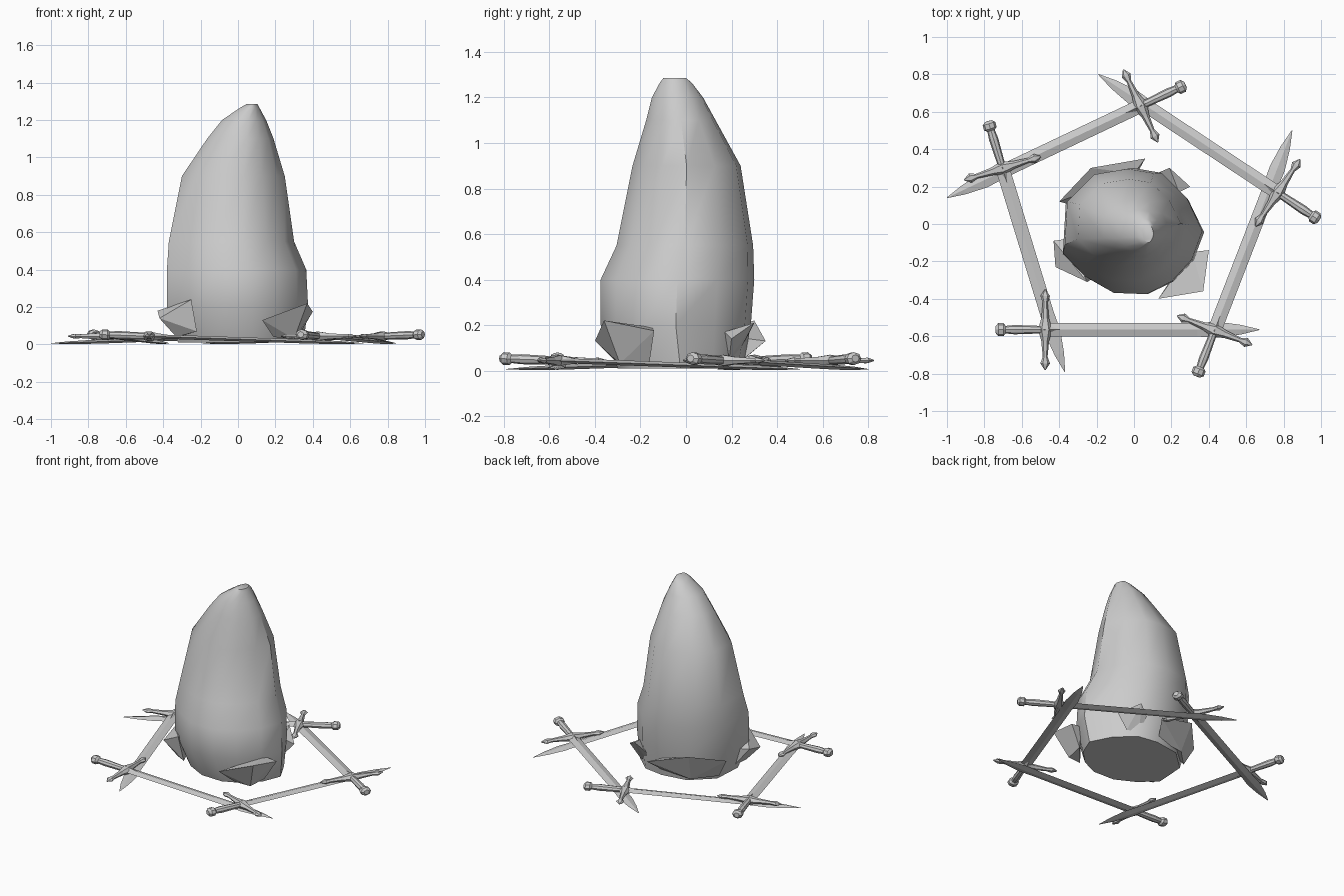
import bpy, bmesh, math
from mathutils import Vector, Matrix

if "Cube" in bpy.data.objects:
    bpy.data.objects.remove(bpy.data.objects["Cube"])

gray = bpy.data.materials.new("stone gray")
gray.diffuse_color = (0.6, 0.6, 0.6, 1)
gray.use_nodes = True
gray.node_tree.nodes["Principled BSDF"].inputs["Base Color"].default_value = gray.diffuse_color


def finish(bm, name):
    bmesh.ops.recalc_face_normals(bm, faces=bm.faces[:])
    me = bpy.data.meshes.new(name)
    bm.to_mesh(me)
    bm.free()
    me.materials.append(gray)
    return me


def place(me, name, matrix=Matrix()):
    ob = bpy.data.objects.new(name, me)
    bpy.context.collection.objects.link(ob)
    ob.matrix_world = matrix
    return ob


def smooth(ob, angle):
    bpy.ops.object.select_all(action='DESELECT')
    ob.select_set(True)
    bpy.context.view_layer.objects.active = ob
    bpy.ops.object.shade_smooth_by_angle(angle=math.radians(angle))


def skin(rings, name):
    """Bridge equal rings of points and cap both ends."""
    bm = bmesh.new()
    vs = [[bm.verts.new(p) for p in r] for r in rings]
    n = len(vs[0])
    for a, b in zip(vs, vs[1:]):
        for i in range(n):
            j = (i + 1) % n
            bm.faces.new((a[i], a[j], b[j], b[i]))
    bm.faces.new(vs[0])
    bm.faces.new(vs[-1])
    return finish(bm, name)


def bar(stations, sides, name):
    """Bar along x from (position, half width, half height) stations."""
    rings = []
    for s, w, h in stations:
        rings.append([(s, w * math.cos(k * math.tau / sides), h * math.sin(k * math.tau / sides))
                      for k in range(sides)])
    return skin(rings, name)


# Standing stone: one lumpy outline fitted to bounds at each height
outline = [(1, 0), (.78, .52), (.42, .92), (0, 1), (-.53, .9), (-.96, .42),
           (-1, -.35), (-.68, -.72), (-.27, -.98), (.2, -1), (.56, -.8), (.85, -.45)]
levels = [  # z, x min, x max, y min, y max
    (.01, -.32, .35, -.30, .25), (.2, -.38, .375, -.375, .285),
    (.4, -.38, .365, -.375, .30), (.55, -.37, .30, -.305, .295),
    (.9, -.30, .25, -.235, .24), (1.1, -.165, .19, -.175, .13),
    (1.2, -.085, .15, -.15, .075), (1.265, .01, .115, -.115, .025),
    (1.285, .045, .105, -.10, .0)]
rings = []
for z, x0, x1, y0, y1 in levels:
    rings.append([((x0 + x1) / 2 + u * (x1 - x0) / 2, (y0 + y1) / 2 + v * (y1 - y0) / 2, z)
                  for u, v in outline])
stone = place(skin(rings, "standing_stone"), "standing_stone")
smooth(stone, 45)

# Rock shards flaring out around the foot of the stone
shards = [
    [(.13, -.40, .13), (.37, -.36, .22), (.40, -.14, .175), (.31, -.15, .19),
     (.19, -.31, .04), (.30, -.29, .03), (.32, -.16, .04)],
    [(-.43, -.09, .18), (-.42, -.23, .14), (-.25, -.31, .24), (-.22, -.29, .07),
     (-.36, -.08, .17), (-.33, -.20, .04), (-.32, -.08, .04)],
    [(-.40, .12, .17), (-.23, .30, .22), (.06, .35, .13), (.0, .27, .14),
     (-.33, .10, .04), (-.2, .23, .03), (.0, .24, .04)],
    [(.12, .27, .15), (.19, .30, .21), (.30, .20, .14), (.24, .17, .17),
     (.14, .22, .06), (.22, .19, .05)]]
for i, pts in enumerate(shards):
    bm = bmesh.new()
    for p in pts:
        bm.verts.new(p)
    res = bmesh.ops.convex_hull(bm, input=bm.verts[:])
    loose = [v for v in bm.verts if not v.link_faces]
    bmesh.ops.delete(bm, geom=loose, context='VERTS')
    place(finish(bm, "base_shard"), f"base_shard_{i + 1}")

# Sword parts, shared by all five swords
blade = bar([(.26, .037, .011), (1.08, .037, .011), (1.19, .042, .010),
             (1.31, .026, .007), (1.41, .002, .001)], 4, "blade")
grip = bar([(.04, .019, .017), (.10, .025, .022), (.25, .020, .018)], 8, "grip")
pommel = bar([(0, .018, .016), (.014, .035, .028), (.042, .035, .028), (.056, .018, .016)],
             8, "pommel")
half = [(.215, .003, .003), (.18, .026, .014), (.145, .013, .012), (.06, .021, .018)]
guard = bar([(-s, w, h) for s, w, h in half] + [(0, .038, .028)] + half[::-1], 6, "crossguard")
langet = bar([(.19, .004, .006), (.26, .030, .026), (.37, .002, .008)], 4, "guard_point")

# Five swords laid in a ring, each tip under the next guard
ends = [((-.74, -.565), (.67, -.565)), ((.335, -.815), (.845, .50)),
        ((.99, .02), (-.19, .80)), ((.275, .745), (-1.0, .14)),
        ((-.78, .55), (-.37, -.79))]
for i, (a, b) in enumerate(ends):
    p, t = Vector((*a, .053)), Vector((*b, .006))
    x = (t - p).normalized()
    y = Vector((0, 0, 1)).cross(x).normalized()
    z = x.cross(y)
    m = Matrix((x, y, z)).transposed().to_4x4()
    m.translation = p
    m = m @ Matrix.Diagonal(((t - p).length / 1.41, 1, 1, 1))
    for me in (blade, grip, pommel, langet):
        place(me, f"sword_{i + 1}_{me.name}", m)
    place(guard, f"sword_{i + 1}_crossguard",
          m @ Matrix.Translation((.265, 0, 0)) @ Matrix.Rotation(math.pi / 2, 4, 'Z'))
